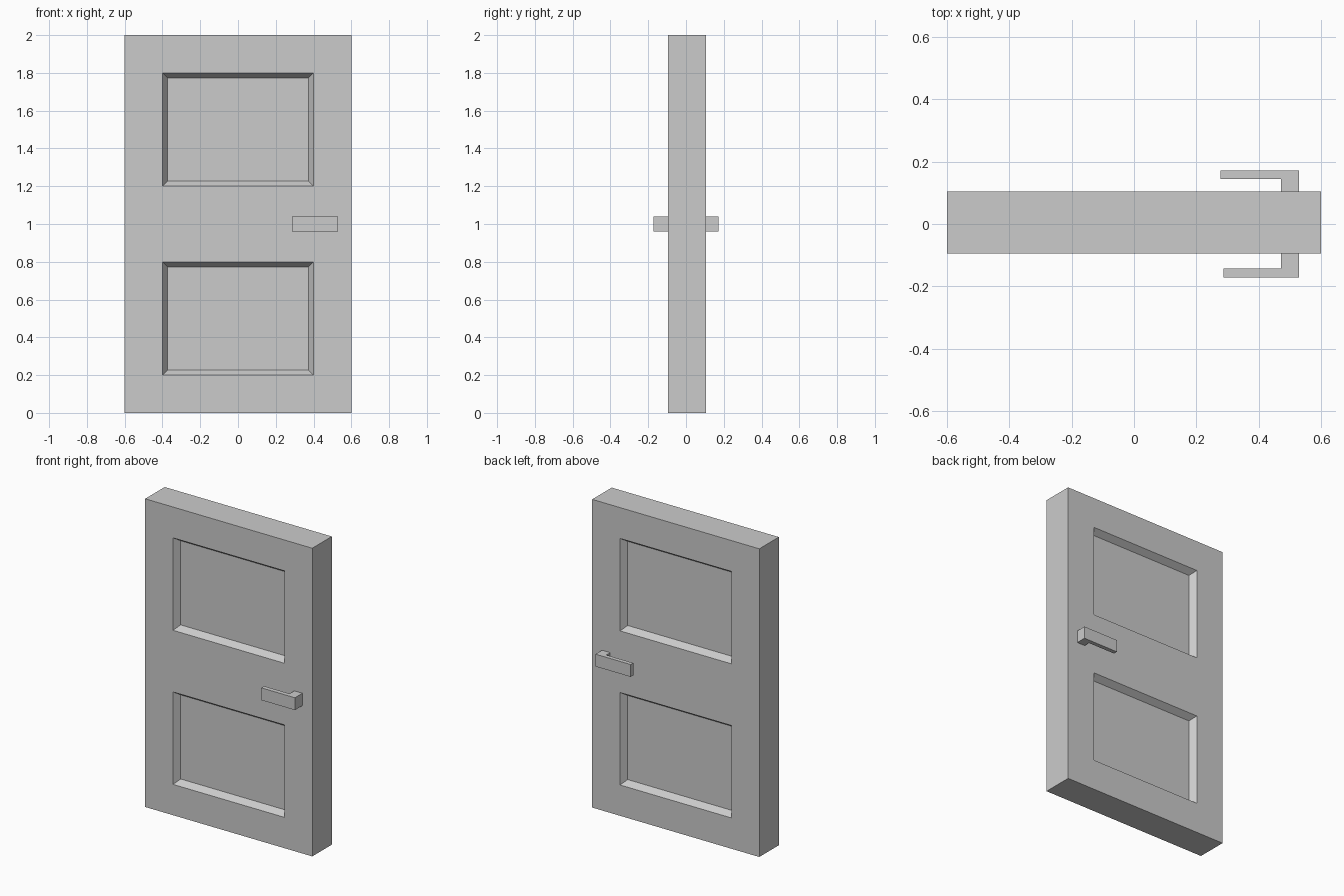
import bpy, bmesh
from mathutils import Vector, Matrix

if "Cube" in bpy.data.objects:
    bpy.data.objects.remove(bpy.data.objects["Cube"])

W, H = 0.6, 2.0            # half width, height
FRONT, BACK = -0.095, 0.105
Z_CUTS = (0.2, 0.8, 1.2, 1.8)


def add_object(name, bm):
    bmesh.ops.recalc_face_normals(bm, faces=bm.faces[:])
    mesh = bpy.data.meshes.new(name)
    bm.to_mesh(mesh)
    bm.free()
    obj = bpy.data.objects.new(name, mesh)
    bpy.context.collection.objects.link(obj)
    return obj


# Door slab, cut along the panel borders, with bevelled recesses on both faces
bm = bmesh.new()
centre = Vector((0, (FRONT + BACK) / 2, H / 2))
bmesh.ops.create_cube(bm, size=1, matrix=Matrix.Translation(centre)
                      @ Matrix.Diagonal((2 * W, BACK - FRONT, H, 1)))
cuts = [((x, 0, 0), (1, 0, 0)) for x in (-0.4, 0.4)]
cuts += [((0, 0, z), (0, 0, 1)) for z in Z_CUTS]
for co, no in cuts:
    bmesh.ops.bisect_plane(bm, geom=bm.verts[:] + bm.edges[:] + bm.faces[:],
                           plane_co=co, plane_no=no)
bm.normal_update()
panels = []
for f in bm.faces:
    c = f.calc_center_median()
    if abs(f.normal.y) > 0.9 and abs(c.x) < 0.1 and min(abs(c.z - 0.5), abs(c.z - 1.5)) < 0.1:
        panels.append(f)
bmesh.ops.inset_individual(bm, faces=panels, thickness=0.027, depth=-0.04,
                           use_even_offset=True)
add_object("door_slab", bm)


# Lever handles: L-shaped plan profile extruded upwards
def lever(name, face_y, outer_y, grip, tip_x):
    side = 1 if outer_y > face_y else -1
    inner_y = outer_y - side * grip
    profile = [(0.529, face_y), (0.529, outer_y), (tip_x, outer_y),
               (tip_x, inner_y), (0.471, inner_y), (0.471, face_y)]
    bm = bmesh.new()
    face = bm.faces.new([bm.verts.new((x, y, 0.96)) for x, y in profile])
    ext = bmesh.ops.extrude_face_region(bm, geom=[face])
    top = [v for v in ext["geom"] if isinstance(v, bmesh.types.BMVert)]
    bmesh.ops.translate(bm, verts=top, vec=(0, 0, 0.08))
    add_object(name, bm)


lever("front_handle", FRONT, -0.172, 0.029, 0.287)
lever("back_handle", BACK, 0.172, 0.027, 0.277)
